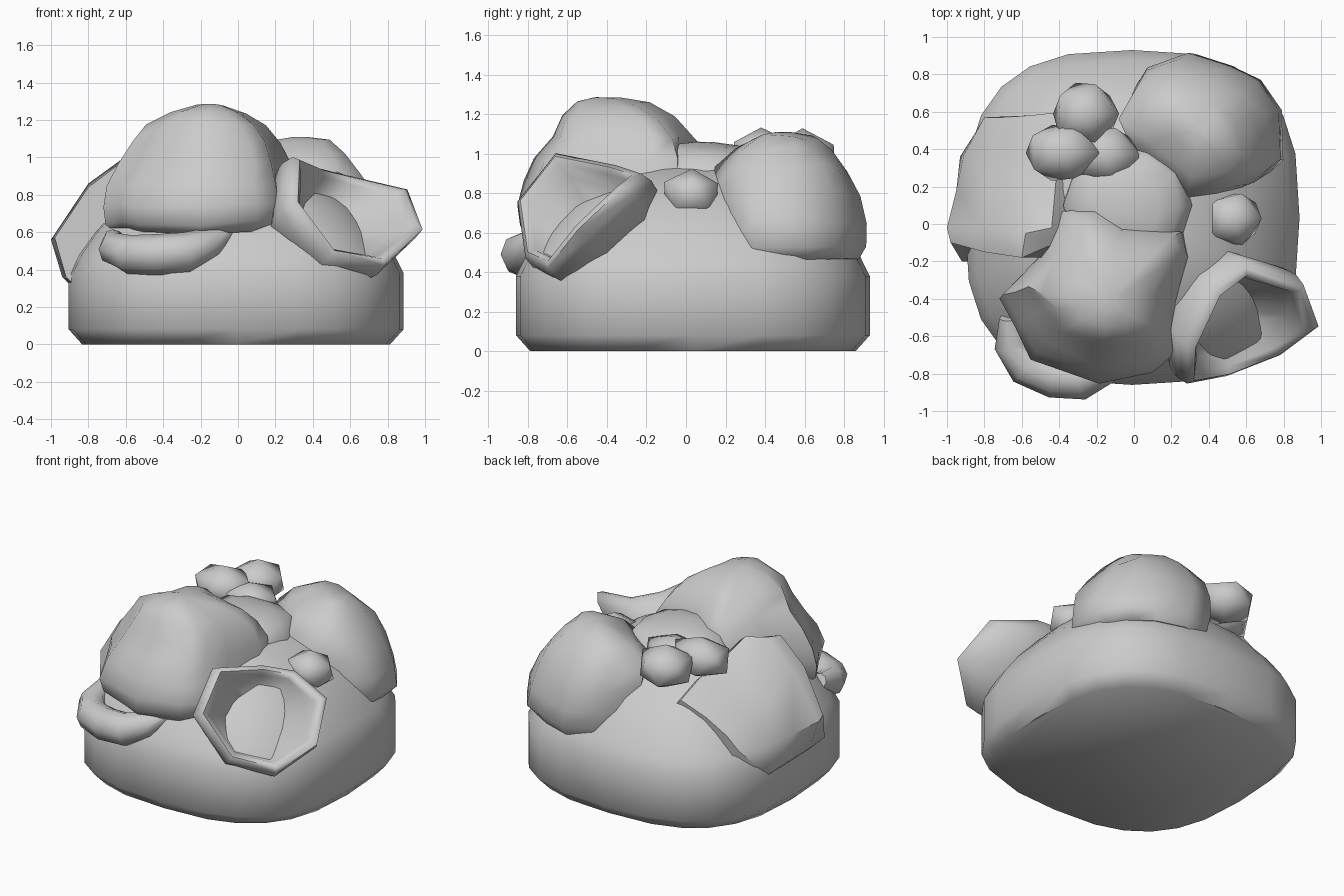
import bpy, bmesh, math, random
from mathutils import Vector, noise

if "Cube" in bpy.data.objects:
    bpy.data.objects.remove(bpy.data.objects["Cube"])

def finish(name, bm, angle=50):
    bmesh.ops.recalc_face_normals(bm, faces=bm.faces)
    me = bpy.data.meshes.new(name)
    bm.to_mesh(me)
    bm.free()
    ob = bpy.data.objects.new(name, me)
    bpy.context.collection.objects.link(ob)
    bpy.ops.object.select_all(action='DESELECT')
    ob.select_set(True)
    bpy.context.view_layer.objects.active = ob
    bpy.ops.object.shade_smooth_by_angle(angle=math.radians(angle))
    return ob

def skin(name, rings, closed=False, jitter=0.0, angle=50):
    """Bridge equal-length rings; cap both ends, or join last to first if closed."""
    bm = bmesh.new()
    vs = [[bm.verts.new(Vector(p) + noise.noise_vector(Vector(p) * 4.3) * jitter)
           for p in r] for r in rings]
    n = len(vs[0])
    pairs = list(zip(vs, vs[1:])) + ([(vs[-1], vs[0])] if closed else [])
    for a, b in pairs:
        for i in range(n):
            j = (i + 1) % n
            bm.faces.new((a[i], a[j], b[j], b[i]))
    if not closed:
        bm.faces.new(vs[0])
        bm.faces.new(vs[-1])
    return finish(name, bm, angle)

def mound(name, outline, centre, layers, jitter=0.0, angle=50):
    """Stack scaled copies of a plan outline: (z, scale, shift x, shift y)."""
    cx, cy = centre
    rings = [[(cx + (x - cx) * s + dx, cy + (y - cy) * s + dy, z) for x, y in outline]
             for z, s, dx, dy in layers]
    return skin(name, rings, jitter=jitter, angle=angle)

def squircle(rx, ry, cx, cy, n, k):
    pts = []
    for i in range(n):
        c, s = math.cos(math.tau * i / n), math.sin(math.tau * i / n)
        pts.append((cx + rx * math.copysign(abs(c) ** (2 / k), c),
                    cy + ry * math.copysign(abs(s) ** (2 / k), s)))
    return pts

# rounded-square base with domed top
mound("domed_base", squircle(0.895, 0.895, -0.01, 0.035, 24, 2.8), (-0.01, 0.035),
      [(0, .92, 0, 0), (.08, 1, 0, 0), (.38, 1, 0, 0), (.48, .945, 0, 0),
       (.6, .85, 0, 0), (.73, .72, 0, 0), (.84, .54, 0, 0), (.92, .34, 0, 0), (.95, .12, 0, 0)],
      angle=48)

# low lump at the crown
mound("crown_lump", squircle(.35, .33, -.03, .1, 10, 2.2), (-.03, .1),
      [(.8, 1, 0, 0), (.92, .97, 0, 0), (1.0, .8, 0, 0), (1.04, .5, 0, 0), (1.06, .15, 0, 0)], .02)

# large front lump
front = [(.32, -.2), (.30, -.05), (-.07, -.01), (-.25, .12), (-.40, .08), (-.53, -.2),
         (-.72, -.4), (-.62, -.55), (-.54, -.72), (-.2, -.85), (.1, -.81), (.22, -.68), (.24, -.45)]
mound("front_lump", front, (-.2, -.38),
      [(.60, .85, 0, 0), (.65, .97, 0, 0), (.74, 1, 0, 0), (.85, .95, 0, .01), (.97, .88, .02, .04),
       (1.08, .76, .03, .06), (1.18, .6, .03, .03), (1.25, .38, .03, 0), (1.28, .14, .04, -.02)], .03)

# rear right lump
rear = [(-.09, .6), (.0, .4), (.16, .27), (.35, .1), (.66, .2), (.79, .33), (.77, .6),
        (.66, .77), (.5, .87), (.28, .92), (.07, .85)]
mound("rear_lump", rear, (.36, .55),
      [(.46, .85, .01, .01), (.53, .98, .02, 0), (.66, .97, 0, 0), (.8, .92, -.02, -.01),
       (.93, .83, -.06, -.03), (1.02, .6, -.05, -.04), (1.07, .36, -.03, -.03),
       (1.09, .1, -.02, -.05)], .035)

# open flared ring at the front right, its hole showing the dome
rim = [(.28, -.64, .98), (.42, -.34, .92), (.58, -.22, .88), (.88, -.31, .81), (.96, -.53, .60),
       (.76, -.68, .41), (.48, -.79, .46), (.27, -.83, .74)]
hub, out = Vector((.55, -.54, .69)), Vector((.62, -.58, .53)).normalized()
section = [(.8, -.26), (1.0, -.13), (1.05, -.05), (1.02, .03), (.93, .05), (.83, .02),
           (.74, -.06), (.38, -.13), (.38, -.28)]
skin("flared_ring", [[hub + (Vector(p) - hub) * s + out * d for p in rim] for s, d in section],
     closed=True, angle=65)

# curved slab draped on the left side: cross-sections from front to back
arcs = [
    [(-.46, -.12, .96), (-.60, -.18, .99), (-.80, -.15, .84), (-.98, -.1, .57), (-.92, -.2, .36)],
    [(-.44, -.02, 1.0), (-.58, -.05, 1.02), (-.80, -.02, .86), (-1.0, -.02, .56), (-.91, -.05, .34)],
    [(-.42, .2, .92), (-.58, .18, .87), (-.77, .18, .73), (-.95, .18, .54), (-.94, .2, .36)],
    [(-.40, .42, .87), (-.56, .40, .80), (-.73, .38, .68), (-.91, .37, .53), (-.93, .36, .35)],
    [(-.38, .6, .78), (-.56, .58, .70), (-.71, .57, .61), (-.80, .57, .53), (-.86, .47, .41)]]
inward = Vector((.14, 0, -.13))
skin("side_slab", [[Vector(p) for p in a] + [Vector(p) + inward for p in reversed(a)]
                   for a in arcs])

# bent roll tucked under the front lump
path = [Vector(p) for p in [(-.67, -.5, .57), (-.66, -.64, .51), (-.58, -.76, .48), (-.43, -.82, .48),
                            (-.28, -.83, .49), (-.15, -.77, .54), (-.04, -.7, .61)]]
radii = [.05, .09, .105, .11, .11, .085, .03]
rings = []
for i, (p, r) in enumerate(zip(path, radii)):
    t = (path[min(i + 1, 6)] - path[max(i - 1, 0)]).normalized()
    side = t.cross(Vector((0, 0, 1))).normalized()
    up = side.cross(t)
    rings.append([p + (side * math.cos(a) + up * math.sin(a)) * r
                  for a in (math.tau * k / 8 for k in range(8))])
skin("bent_roll", rings)

# small chunky nuggets
def nugget(name, loc, size, seed):
    random.seed(seed)
    bm = bmesh.new()
    bmesh.ops.create_icosphere(bm, subdivisions=1, radius=1)
    for v in bm.verts:
        k = random.uniform(1.0, 1.12)
        v.co = Vector(loc) + Vector([c * s * k for c, s in zip(v.co, size)])
    finish(name, bm, 60)

nugget("nugget_back", (-.26, .59, .98), (.18, .18, .14), 3)
nugget("nugget_left", (-.38, .38, 1.0), (.20, .16, .13), 5)
nugget("nugget_inner", (-.16, .37, .97), (.20, .16, .10), 8)
nugget("nugget_right", (.53, .03, .79), (.16, .15, .13), 4)
